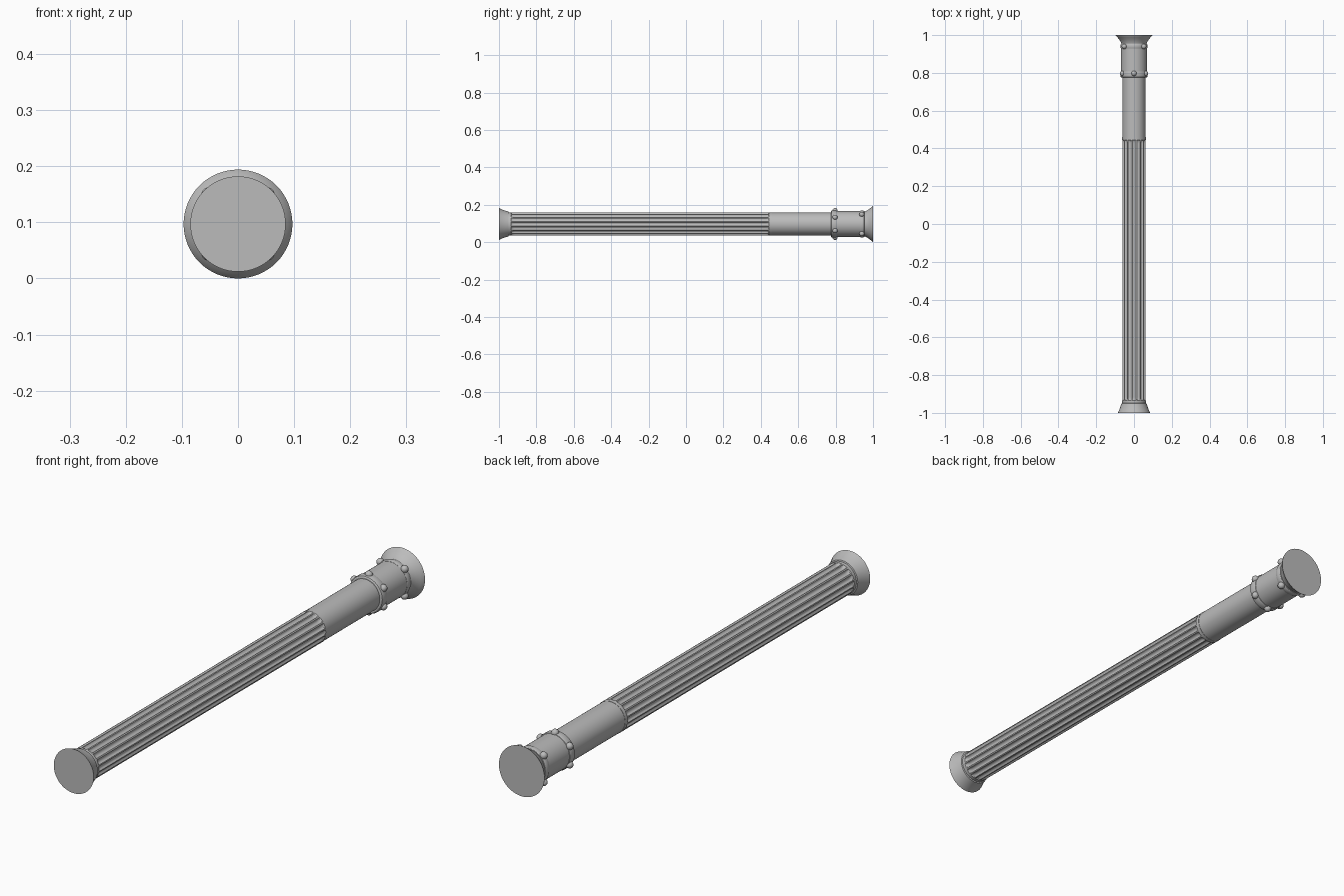
import bpy, bmesh, math
from mathutils import Matrix, Vector

if "Cube" in bpy.data.objects:
    bpy.data.objects.remove(bpy.data.objects["Cube"])

AXIS_Z = 0.097          # height of the column's long axis
FLUTES, STEPS = 16, 10  # grooves around the shaft, facets per groove

stone = bpy.data.materials.new("grey stone")
stone.diffuse_color = (0.5, 0.5, 0.5, 1)
stone.use_nodes = True
stone.node_tree.nodes["Principled BSDF"].inputs["Base Color"].default_value = stone.diffuse_color


def finish(name, bm, angle=30):
    bmesh.ops.recalc_face_normals(bm, faces=bm.faces)
    mesh = bpy.data.meshes.new(name)
    bm.to_mesh(mesh)
    bm.free()
    mesh.materials.append(stone)
    ob = bpy.data.objects.new(name, mesh)
    bpy.context.collection.objects.link(ob)
    bpy.ops.object.select_all(action='DESELECT')
    ob.select_set(True)
    bpy.context.view_layer.objects.active = ob
    bpy.ops.object.shade_smooth_by_angle(angle=math.radians(angle))
    return ob


def loft(name, stations, radius, segs):
    """Closed skin along y; radius(i, angle_index) gives each ring's shape."""
    bm = bmesh.new()
    rings = []
    for i, y in enumerate(stations):
        ring = []
        for k in range(segs):
            a = math.pi / 2 + 2 * math.pi * k / segs
            r = radius(i, k)
            ring.append(bm.verts.new((r * math.cos(a), y, AXIS_Z + r * math.sin(a))))
        rings.append(ring)
    for lo, hi in zip(rings, rings[1:]):
        for k in range(segs):
            n = (k + 1) % segs
            bm.faces.new((lo[k], lo[n], hi[n], hi[k]))
    bm.faces.new(rings[0])
    bm.faces.new(rings[-1])
    return finish(name, bm)


def turned(name, profile, segs=64):
    return loft(name, [p[0] for p in profile], lambda i, k: profile[i][1], segs)


# Flared ends
turned("base_flare", [(-1.0, 0.085), (-0.985, 0.078), (-0.965, 0.071), (-0.95, 0.067),
                      (-0.948, 0.0625)])
turned("capital_flare", [(0.952, 0.066), (0.962, 0.069), (0.975, 0.077),
                         (0.988, 0.087), (0.997, 0.096), (1.0, 0.097)])

# Fluted shaft: grooves with rounded ends
G0, G1, CAP, DEPTH, R = -0.935, 0.445, 0.02, 0.008, 0.0625
ease = [0, 0.15, 0.4, 0.7, 1]
stations = ([-0.952] + [G0 + CAP * e for e in ease]
            + [G1 - CAP * e for e in reversed(ease)] + [0.46])


def fluted(i, k):
    y = stations[i]
    u = max(0, min(1, (y - G0) / CAP, (G1 - y) / CAP))
    reach = math.sqrt(max(0, 1 - (1 - u) ** 2))
    t = (((k + STEPS / 2) % STEPS) / STEPS - 0.5) / 0.4
    return R - DEPTH * reach * math.sqrt(max(0, 1 - t * t))


loft("fluted_shaft", stations, fluted, FLUTES * STEPS)

# Plain upper shaft and collar
turned("plain_shaft", [(0.458, 0.0615), (0.79, 0.0615)])
turned("collar", [(0.785, 0.069), (0.955, 0.069)])


# Raised rings round the collar
def band(name, y0, y1, r):
    b = (y1 - y0) * 0.25
    turned(name, [(y0, r - 0.006), (y0 + b * 0.3, r - 0.002), (y0 + b, r),
                  (y1 - b, r), (y1 - b * 0.3, r - 0.002), (y1, r - 0.006)])


band("lower_band", 0.775, 0.81, 0.0725)
band("upper_band", 0.928, 0.955, 0.0715)


# Studs set on the rings
def studs(name, y, count, start, dist, size):
    bm = bmesh.new()
    for n in range(count):
        a = start + 2 * math.pi * n / count
        d = Vector((math.cos(a), 0, math.sin(a)))
        pos = Matrix.Translation(Vector((0, y, AXIS_Z)) + d * dist)
        bmesh.ops.create_uvsphere(bm, u_segments=16, v_segments=10, radius=size,
                                  matrix=pos @ d.to_track_quat('Z', 'Y').to_matrix().to_4x4())
    finish(name, bm, 40)


studs("lower_studs", 0.797, 6, math.pi / 2, 0.071, 0.014)
studs("upper_studs", 0.94, 4, math.pi / 4, 0.073, 0.014)
